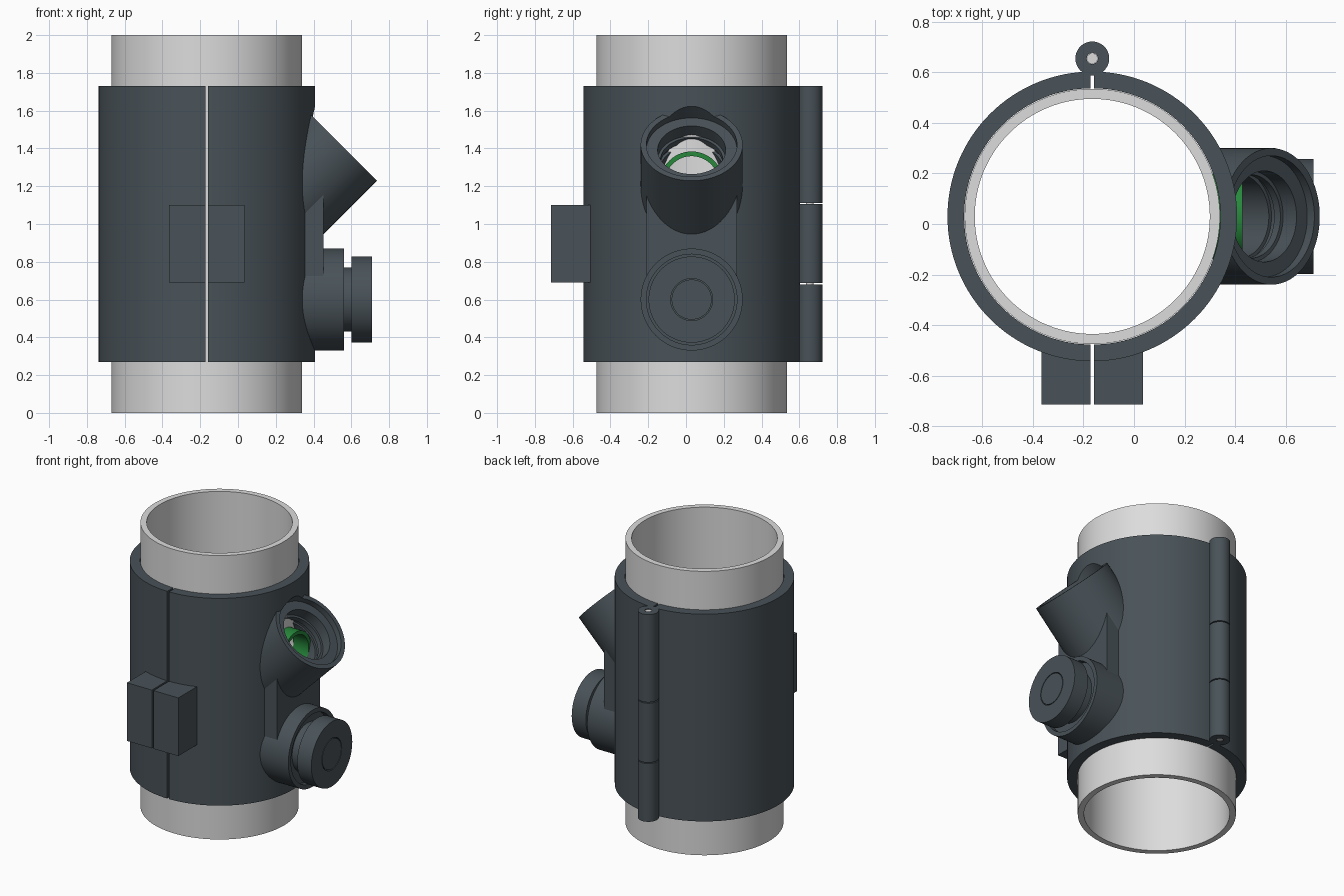
import bpy, bmesh, math
from mathutils import Matrix, Vector

if "Cube" in bpy.data.objects:
    bpy.data.objects.remove(bpy.data.objects["Cube"])

CX, CY = -0.165, 0.03      # pipe axis
SLIT = 0.0065              # half width of the gap between the clamp shells


def material(name, rgb):
    m = bpy.data.materials.new(name)
    m.use_nodes = True
    m.diffuse_color = (*rgb, 1)
    m.node_tree.nodes["Principled BSDF"].inputs["Base Color"].default_value = (*rgb, 1)
    return m


slate = material("dark slate", (0.066, 0.085, 0.098))
grey = material("light grey", (0.72, 0.72, 0.72))
green = material("seal green", (0.02, 0.25, 0.045))


def finish(name, bm, mat):
    bmesh.ops.recalc_face_normals(bm, faces=bm.faces)
    me = bpy.data.meshes.new(name)
    bm.to_mesh(me)
    bm.free()
    ob = bpy.data.objects.new(name, me)
    bpy.context.collection.objects.link(ob)
    me.materials.append(mat)
    return ob


def lathe(name, profile, place, mat=slate, steps=96):
    """Turn a (radius, height) profile about z, then place it."""
    bm = bmesh.new()
    vs = [bm.verts.new((r, 0, h)) for r, h in profile]
    pairs = list(zip(vs, vs[1:]))
    if profile[0][0] > 0:
        pairs.append((vs[-1], vs[0]))
    es = [bm.edges.new(p) for p in pairs]
    bmesh.ops.spin(bm, geom=vs + es, cent=(0, 0, 0), axis=(0, 0, 1),
                   angle=math.tau, steps=steps, use_duplicate=False)
    bmesh.ops.remove_doubles(bm, verts=bm.verts, dist=1e-5)
    bmesh.ops.transform(bm, matrix=place, verts=bm.verts)
    return finish(name, bm, mat)


def tube(name, r_in, r_out, lo, hi, place, mat=slate, steps=96):
    return lathe(name, [(r_in, lo), (r_out, lo), (r_out, hi), (r_in, hi)], place, mat, steps)


def rod(name, r, lo, hi, place, mat=slate, steps=96):
    return lathe(name, [(0, lo), (r, lo), (r, hi), (0, hi)], place, mat, steps)


def box(name, lo, hi, mat=slate):
    lo, hi = Vector(lo), Vector(hi)
    bm = bmesh.new()
    bmesh.ops.create_cube(bm, size=1)
    bmesh.ops.scale(bm, vec=hi - lo, verts=bm.verts)
    bmesh.ops.translate(bm, vec=(lo + hi) / 2, verts=bm.verts)
    return finish(name, bm, mat)


def cut(ob, *cutters):
    bpy.context.view_layer.objects.active = ob
    for c in cutters:
        mod = ob.modifiers.new("cut", "BOOLEAN")
        mod.operation, mod.solver, mod.object = "DIFFERENCE", "EXACT", c
        bpy.ops.object.modifier_apply(modifier=mod.name)


upright = Matrix.Translation((CX, CY, 0))
slanted = Matrix.Translation((0.544, CY, 1.42)) @ Matrix.Rotation(math.radians(45), 4, "Y")


def sideways(z):
    return Matrix.Translation((0, CY, z)) @ Matrix.Rotation(math.radians(90), 4, "Y")


# Cutters: pipe space, stepped slanted bore, seal opening, shell dividers
core = rod("core_cutter", 0.507, -0.5, 2.5, upright)
bore = lathe("bore_cutter", [(0, -0.45), (0.165, -0.45), (0.165, -0.18), (0.18, -0.18),
                             (0.18, -0.15), (0.165, -0.15), (0.165, -0.115), (0.18, -0.115),
                             (0.18, -0.04), (0.24, -0.04), (0.24, 0.3), (0, 0.3)], slanted)
opening = rod("opening_cutter", 0.15, 0.15, 0.6, sideways(1.216))
keep_right = box("divider_a", (CX - SLIT, -2, -1), (2, 2, 3))
keep_left = box("divider_b", (-2, -2, -1), (CX + SLIT, 2, 3))
cutters = [core, bore, opening, keep_right, keep_left]

# Pipe with its side opening and seal ring
pipe = tube("pipe", 0.465, 0.505, 0, 2, upright, grey, 128)
cut(pipe, opening)
tube("seal_ring", 0.143, 0.168, 0.31, 0.43, sideways(1.216), green)

# Two clamp shells with their closing lugs
shell_r = tube("clamp_shell_right", 0.507, 0.573, 0.27, 1.73, upright, steps=128)
cut(shell_r, keep_right)
shell_l = tube("clamp_shell_left", 0.507, 0.573, 0.27, 1.73, upright, steps=128)
cut(shell_l, keep_left, bore)
for side, x0, x1 in (("right", CX - 0.2, CX - SLIT), ("left", CX + SLIT, CX + 0.2)):
    box("closing_lug_" + side, (x0, -0.715, 0.69), (x1, -0.5, 1.1))

# Hinge knuckles and pin at the back
hinge = Matrix.Translation((CX, 0.655, 0))
for i, (lo, hi) in enumerate(((0.27, 0.68), (0.687, 1.105), (1.112, 1.73))):
    tube(f"hinge_knuckle_{i + 1}", 0.022, 0.067, lo, hi, hinge, steps=48)
rod("hinge_pin", 0.021, 0.275, 1.725, hinge, grey, 32)

# Slanted branch socket
socket = rod("branch_socket", 0.27, -0.7, 0, slanted)
cut(socket, core, bore)

# Web joining the two ports
web = box("port_web", (0.28, CY - 0.24, 0.62), (0.452, CY + 0.24, 1.16))
cut(web, core, bore)

# Lower port: body with recessed rim, neck and knob
port = lathe("lower_port", [(0, 0.2), (0.27, 0.2), (0.27, 0.56), (0.24, 0.56), (0.24, 0.52),
                            (0.17, 0.52), (0.17, 0.60), (0.228, 0.60), (0.228, 0.71),
                            (0.111, 0.71), (0.111, 0.63), (0.106, 0.63), (0.106, 0.71),
                            (0, 0.71)], sideways(0.6))
cut(port, core)

for c in cutters:
    bpy.data.objects.remove(c)

# Smooth the round surfaces, keeping edges sharp
for ob in bpy.context.collection.objects:
    if ob.type == "MESH":
        bpy.ops.object.select_all(action="DESELECT")
        ob.select_set(True)
        bpy.context.view_layer.objects.active = ob
        bpy.ops.object.shade_smooth_by_angle(angle=math.radians(30))
